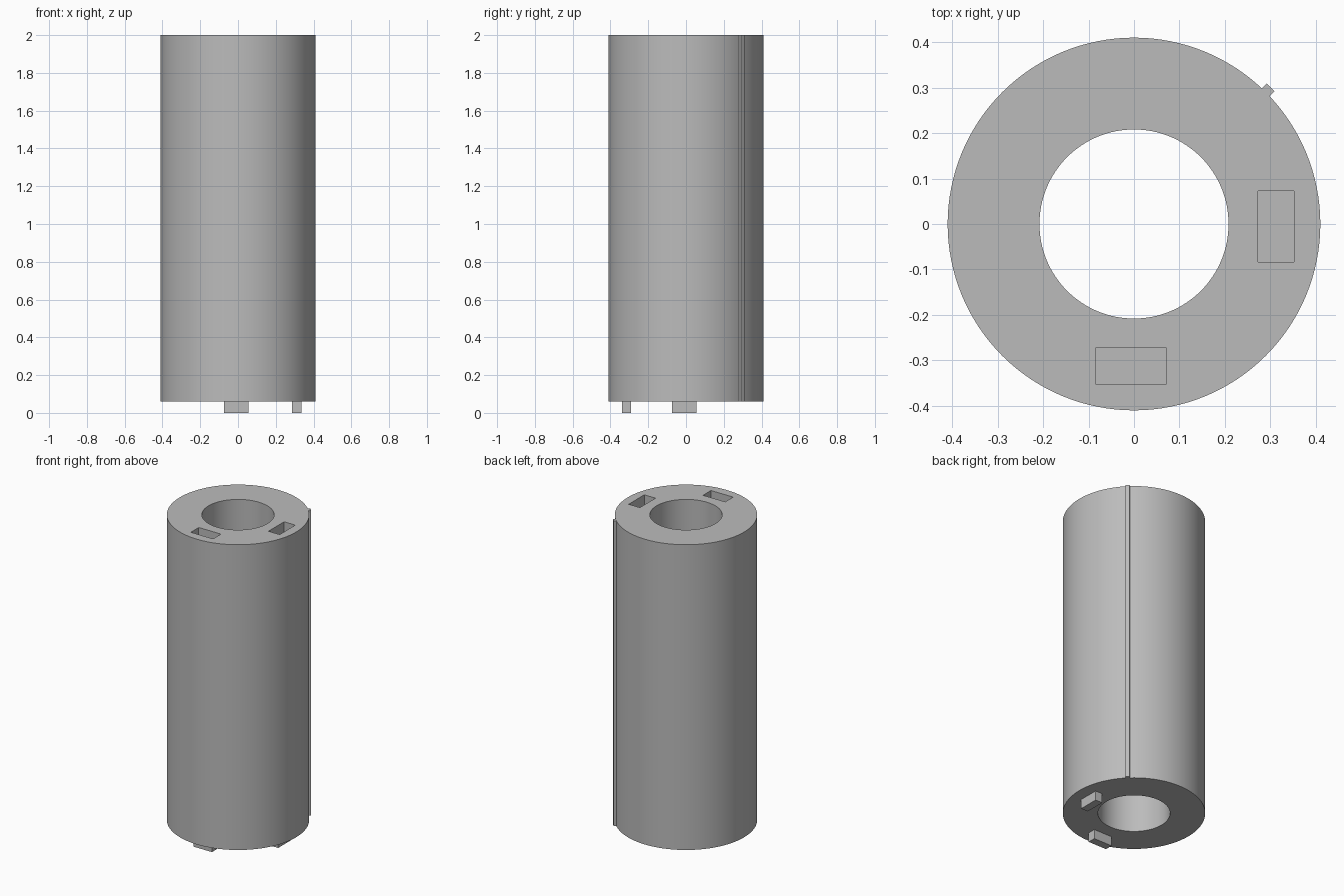
import bpy, bmesh, math
from mathutils import Matrix

default = bpy.data.objects.get("Cube")
if default:
    bpy.data.objects.remove(default, do_unlink=True)

BASE, TOP = 0.06, 2.0
OUTER, INNER = 0.41, 0.208
SEGMENTS = 128

grey = bpy.data.materials.new("mid_grey")
grey.use_nodes = True
grey.diffuse_color = (0.5, 0.5, 0.5, 1)
grey.node_tree.nodes["Principled BSDF"].inputs["Base Color"].default_value = (0.5, 0.5, 0.5, 1)


def make_object(name, bm):
    mesh = bpy.data.meshes.new(name)
    bm.to_mesh(mesh)
    bm.free()
    mesh.materials.append(grey)
    obj = bpy.data.objects.new(name, mesh)
    bpy.context.collection.objects.link(obj)
    return obj


def box(name, low, high, turn=0):
    size = [b - a for a, b in zip(low, high)]
    centre = [(a + b) / 2 for a, b in zip(low, high)]
    bm = bmesh.new()
    bmesh.ops.create_cube(bm, size=1, matrix=Matrix.Rotation(turn, 4, "Z")
                          @ Matrix.Translation(centre) @ Matrix.Diagonal((*size, 1)))
    return make_object(name, bm)


def cylinder(name, radius, low, high):
    bm = bmesh.new()
    bmesh.ops.create_cone(bm, cap_ends=True, segments=SEGMENTS, radius1=radius,
                          radius2=radius, depth=high - low,
                          matrix=Matrix.Translation((0, 0, (low + high) / 2)))
    return make_object(name, bm)


# Hollow body with the bore and two blind sockets cut from the top
body = cylinder("tube_body", OUTER, BASE, TOP)
cutters = [
    cylinder("bore_cutter", INNER, BASE - 0.1, TOP + 0.1),
    box("left_socket_cutter", (0.273, -0.084, TOP - 0.08), (0.352, 0.073, TOP + 0.1)),
    box("front_socket_cutter", (-0.085, -0.352, TOP - 0.08), (0.071, -0.273, TOP + 0.1)),
]
for cutter in cutters:
    cut = body.modifiers.new(cutter.name, "BOOLEAN")
    cut.operation = "DIFFERENCE"
    cut.solver = "EXACT"
    cut.object = cutter

# Bake the cuts so the smoothing applies to the finished surface
bpy.context.view_layer.update()
baked = bpy.data.meshes.new_from_object(body.evaluated_get(bpy.context.evaluated_depsgraph_get()))
body.modifiers.clear()
body.data = baked
for cutter in cutters:
    bpy.data.objects.remove(cutter, do_unlink=True)
bpy.ops.object.select_all(action="DESELECT")
body.select_set(True)
bpy.context.view_layer.objects.active = body
bpy.ops.object.shade_smooth_by_angle(angle=math.radians(30))

# Locating pegs under the body
box("left_peg", (0.285, -0.075, 0), (0.335, 0.055, BASE + 0.005))
box("front_peg", (-0.075, -0.34, 0), (0.055, -0.29, BASE + 0.005))

# Thin key rib running the full height
box("key_rib", (0.39, -0.012, BASE), (0.425, 0.012, TOP), math.radians(45))
